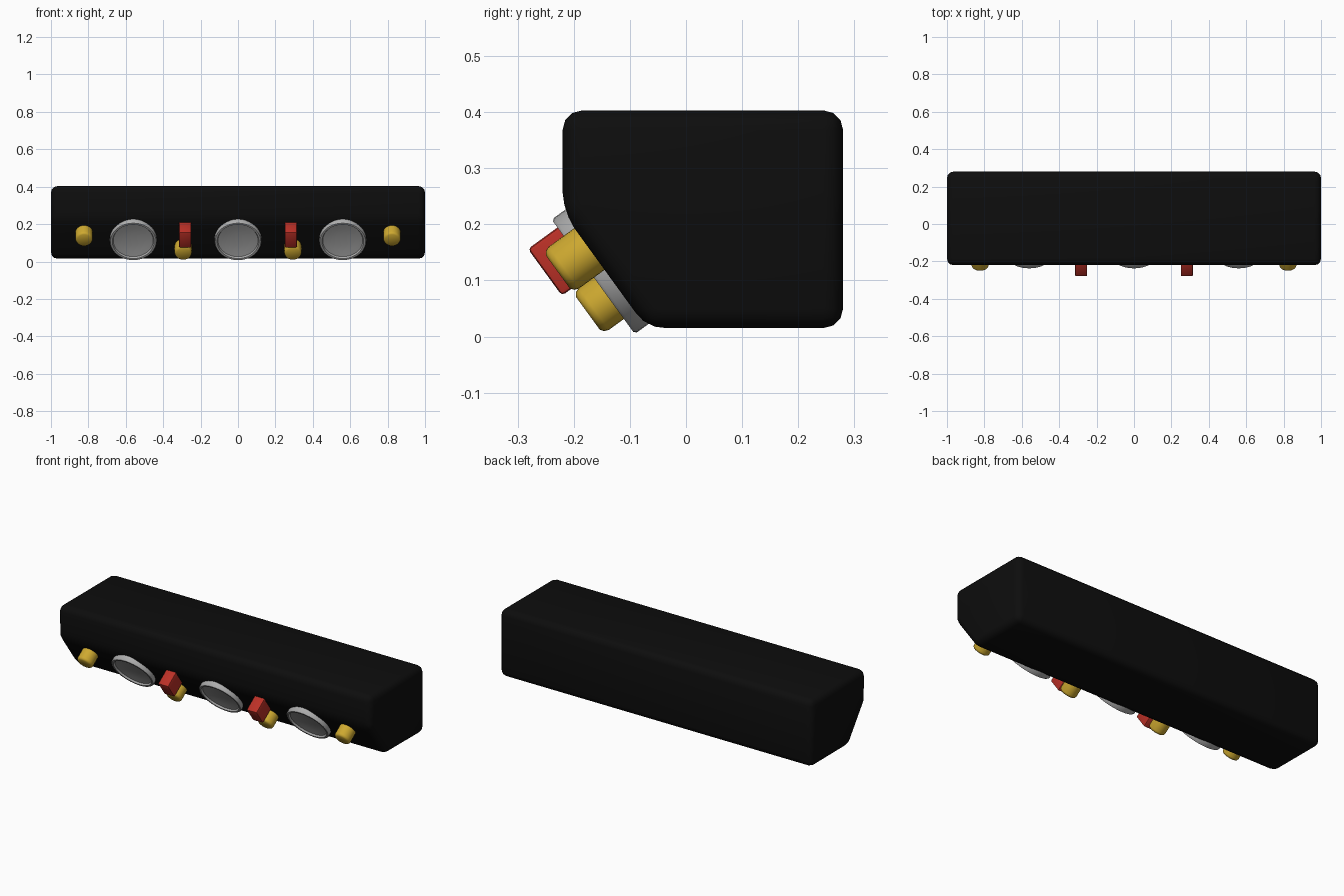
import bpy, bmesh, math
from mathutils import Matrix, Vector

cube = bpy.data.objects.get("Cube")
if cube:
    bpy.data.objects.remove(cube, do_unlink=True)


def material(name, color):
    m = bpy.data.materials.new(name)
    m.diffuse_color = (*color, 1)
    m.use_nodes = True
    bsdf = next(n for n in m.node_tree.nodes if n.type == 'BSDF_PRINCIPLED')
    bsdf.inputs["Base Color"].default_value = (*color, 1)
    return m


BLACK = material("black casing", (0.004, 0.004, 0.004))
GREY = material("grey metal", (0.42, 0.42, 0.42))
GOLD = material("gold", (0.62, 0.40, 0.03))
RED = material("red", (0.50, 0.03, 0.02))

# Frame of the sloping panel: local z points out, local y points up the slope
TILT = math.radians(126)
ORIGIN = Vector((0, -0.20, 0.195))


def on_panel(x, down):
    rot = Matrix.Rotation(TILT, 4, 'X')
    return Matrix.Translation(ORIGIN) @ rot @ Matrix.Translation((x, -down, 0))


def finish(name, bm, mat, matrix=None):
    bmesh.ops.recalc_face_normals(bm, faces=bm.faces)
    mesh = bpy.data.meshes.new(name)
    bm.to_mesh(mesh)
    bm.free()
    mesh.materials.append(mat)
    obj = bpy.data.objects.new(name, mesh)
    bpy.context.collection.objects.link(obj)
    if matrix:
        obj.matrix_world = matrix
    bpy.ops.object.select_all(action='DESELECT')
    obj.select_set(True)
    bpy.context.view_layer.objects.active = obj
    bpy.ops.object.shade_smooth_by_angle(angle=math.radians(40))
    return obj


def lathe(name, profile, mat, matrix, steps=40):
    bm = bmesh.new()
    verts = [bm.verts.new((r, 0, z)) for r, z in profile]
    edges = [bm.edges.new(pair) for pair in zip(verts, verts[1:])]
    bmesh.ops.spin(bm, geom=verts + edges, cent=(0, 0, 0), axis=(0, 0, 1),
                   angle=2 * math.pi, steps=steps)
    bmesh.ops.remove_doubles(bm, verts=bm.verts, dist=0.0001)
    return finish(name, bm, mat, matrix)


# Casing: extruded side profile with rounded edges
bm = bmesh.new()
outline = [(-0.22, 0.403), (0.28, 0.403), (0.28, 0.015), (-0.07, 0.015), (-0.22, 0.222)]
face = bm.faces.new([bm.verts.new((-1, y, z)) for y, z in outline])
side = bmesh.ops.extrude_face_region(bm, geom=[face])
bmesh.ops.translate(bm, vec=(2, 0, 0),
                    verts=[v for v in side["geom"] if isinstance(v, bmesh.types.BMVert)])
bmesh.ops.recalc_face_normals(bm, faces=bm.faces)
bmesh.ops.bevel(bm, geom=bm.edges[:], offset=0.035, segments=3, profile=0.5,
                affect='EDGES', clamp_overlap=True)
finish("casing", bm, BLACK)

# Dished gauges with a raised rim
GAUGE = [(0, -0.01), (0.126, -0.01), (0.126, 0.019), (0.122, 0.024), (0.112, 0.024),
         (0.107, 0.014), (0.075, 0.009), (0.04, 0.006), (0, 0.005)]
for name, x in (("right", -0.56), ("middle", 0), ("left", 0.56)):
    lathe(name + "_gauge", GAUGE, GREY, on_panel(x, 0.092))

# Gold knobs and red switches, one set per side
KNOB = [(0, -0.01), (0.046, -0.01), (0.046, 0.057), (0.043, 0.065), (0.036, 0.07), (0, 0.07)]
for name, s in (("right", -1), ("left", 1)):
    lathe(name + "_outer_knob", KNOB, GOLD, on_panel(s * 0.823, 0.048), 28)
    lathe(name + "_lower_knob", KNOB, GOLD, on_panel(s * 0.293, 0.139), 28)

    bm = bmesh.new()
    bmesh.ops.create_cube(bm, size=1)
    bmesh.ops.scale(bm, vec=(0.066, 0.103, 0.1), verts=bm.verts)
    bmesh.ops.translate(bm, vec=(0, 0, 0.039), verts=bm.verts)
    bmesh.ops.bevel(bm, geom=bm.edges[:], offset=0.007, segments=2, profile=0.5,
                    affect='EDGES')
    finish(name + "_switch", bm, RED, on_panel(s * 0.283, 0.035))
